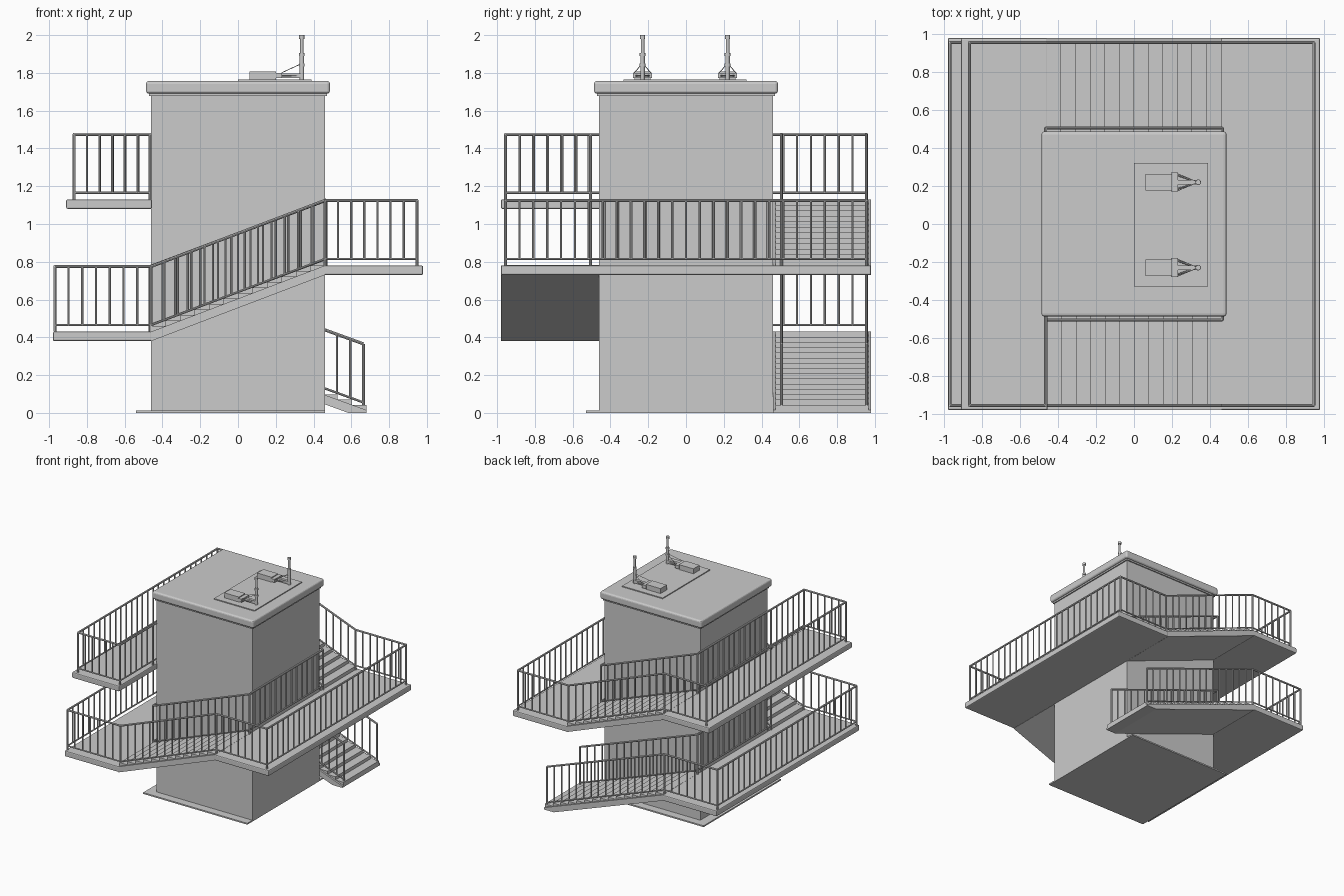
import bpy, bmesh, math
from mathutils import Vector

if "Cube" in bpy.data.objects:
    bpy.data.objects.remove(bpy.data.objects["Cube"])


def finish(bm, name):
    bmesh.ops.recalc_face_normals(bm, faces=bm.faces[:])
    me = bpy.data.meshes.new(name)
    bm.to_mesh(me)
    bm.free()
    ob = bpy.data.objects.new(name, me)
    bpy.context.collection.objects.link(ob)
    return ob


def prism(bm, pts, y0, y1):
    """Extrude an x-z profile from y0 to y1."""
    f = bm.faces.new([bm.verts.new((x, y0, z)) for x, z in pts])
    ext = bmesh.ops.extrude_face_region(bm, geom=[f])
    vs = [v for v in ext["geom"] if isinstance(v, bmesh.types.BMVert)]
    bmesh.ops.translate(bm, verts=vs, vec=(0, y1 - y0, 0))


def block(bm, x0, x1, y0, y1, z0, z1):
    prism(bm, [(x0, z0), (x1, z0), (x1, z1), (x0, z1)], y0, y1)


def box(name, *dims, bevel=0, seg=2):
    bm = bmesh.new()
    block(bm, *dims)
    ob = finish(bm, name)
    if bevel:
        m = ob.modifiers.new("edge", "BEVEL")
        m.width, m.segments = bevel, seg
    return ob


def tube(bm, a, b, r, sides=8):
    a, b = Vector(a), Vector(b)
    d = b - a
    mat = d.to_track_quat("Z", "Y").to_matrix().to_4x4()
    mat.translation = (a + b) / 2
    bmesh.ops.create_cone(bm, cap_ends=True, segments=sides, radius1=r,
                          radius2=r, depth=d.length, matrix=mat)


def railing(name, path, spacing=0.073):
    """Top rail, bottom rail and balusters following a floor path."""
    bm = bmesh.new()
    up, low = Vector((0, 0, 0.345)), Vector((0, 0, 0.035))
    for k, (a, b) in enumerate(zip(path, path[1:])):
        a, b = Vector(a), Vector(b)
        tube(bm, a + up, b + up, 0.008)
        tube(bm, a + low, b + low, 0.006)
        n = max(1, round((b - a).length / spacing))
        for i in range(n + 1):
            if i == 0 and k:
                continue
            p = a.lerp(b, i / n)
            end = i in (0, n)
            tube(bm, p if end else p + low, p + up, 0.008 if end else 0.006)
    finish(bm, name)


def flight(name, x0, z0, x1, z1, y0, y1, n):
    """Sloping slab with wedge treads."""
    bm = bmesh.new()
    t = 0.05
    pts = [(x0, z0), (x1, z1), (x1, z1 - t)]
    if z0 - t < 0:      # ground flight: underside is cut level at the floor
        xc = x0 + (x1 - x0) * (t - z0) / (z1 - z0)
        pts += [(xc, 0), (x0, 0)]
    else:
        pts += [(x0, z0 - t)]
    prism(bm, pts, y0, y1)
    run, rise = (x1 - x0) / n, (z1 - z0) / n
    for i in range(n):
        x, z = x0 + i * run, z0 + i * rise
        prism(bm, [(x, z), (x, z + rise), (x + run, z + rise)],
              y0 + 0.015, y1 - 0.015)
    finish(bm, name)


# Tower core, base plate and roof slab
box("tower", -0.46, 0.46, -0.46, 0.46, 0, 1.70)
box("base_plate", -0.54, 0.46, -0.53, 0.53, 0, 0.012)
box("roof_slab", -0.487, 0.487, -0.487, 0.487, 1.69, 1.757, bevel=0.015, seg=3)
box("roof_soffit", -0.47, 0.47, -0.47, 0.47, 1.677, 1.70)
box("roof_pad", 0.0, 0.39, -0.33, 0.32, 1.75, 1.765)

# Landings
for nm, x0, x1, z in (("lower_left_landing", -0.98, -0.455, 0.43),
                      ("right_landing", 0.455, 0.98, 0.78),
                      ("upper_left_landing", -0.91, -0.455, 1.13)):
    box(nm, x0, x1, -0.98, 0.98, z - 0.05, z, bevel=0.008)

# Stair flights
flight("ground_flight", 0.68, 0.015, -0.46, 0.43, 0.46, 0.98, 15)
flight("front_flight", -0.46, 0.43, 0.46, 0.78, -0.98, -0.46, 12)
flight("upper_flight", 0.46, 0.78, -0.46, 1.13, 0.46, 0.98, 12)

# Railings wrapping round the stair, outside and inside
o, n = 0.955, 0.505
railing("outer_railing", [
    (0.665, o, 0.02), (-0.46, o, 0.43), (-0.97, o, 0.43), (-0.97, -o, 0.43),
    (-0.46, -o, 0.43), (0.46, -o, 0.78), (0.947, -o, 0.78), (0.947, o, 0.78),
    (0.46, o, 0.78), (-0.46, o, 1.13), (-0.867, o, 1.13), (-0.867, -o, 1.13),
    (-0.465, -o, 1.13), (-0.465, -n, 1.13)])
railing("inner_railing", [
    (0.665, n, 0.02), (-0.465, n, 0.43), (-0.465, -n, 0.43), (0.465, -n, 0.78),
    (0.465, n, 0.78), (-0.465, n, 1.13), (-0.465, -n, 1.13)])

# Roof masts: equipment box, clamp, arms and pole
for nm, y in (("mast_back", 0.22), ("mast_front", -0.23)):
    bm = bmesh.new()
    block(bm, 0.06, 0.20, y - 0.043, y + 0.043, 1.764, 1.808)
    block(bm, 0.195, 0.232, y - 0.05, y + 0.05, 1.772, 1.80)
    block(bm, 0.23, 0.34, y - 0.012, y + 0.012, 1.772, 1.797)
    px = 0.338
    for s in (-1, 1):
        tube(bm, (0.23, y + s * 0.035, 1.785), (px, y, 1.785), 0.004)
        tube(bm, (0.23, y + s * 0.045, 1.80), (px, y, 1.85), 0.002, 6)
    tube(bm, (px, y, 1.764), (px, y, 1.90), 0.012, 12)
    tube(bm, (px, y, 1.90), (px, y, 1.99), 0.009, 12)
    for z0, z1, r in ((1.835, 1.85, 0.015), (1.89, 1.905, 0.015), (1.98, 2.0, 0.014)):
        tube(bm, (px, y, z0), (px, y, z1), r, 12)
    finish(bm, nm)
